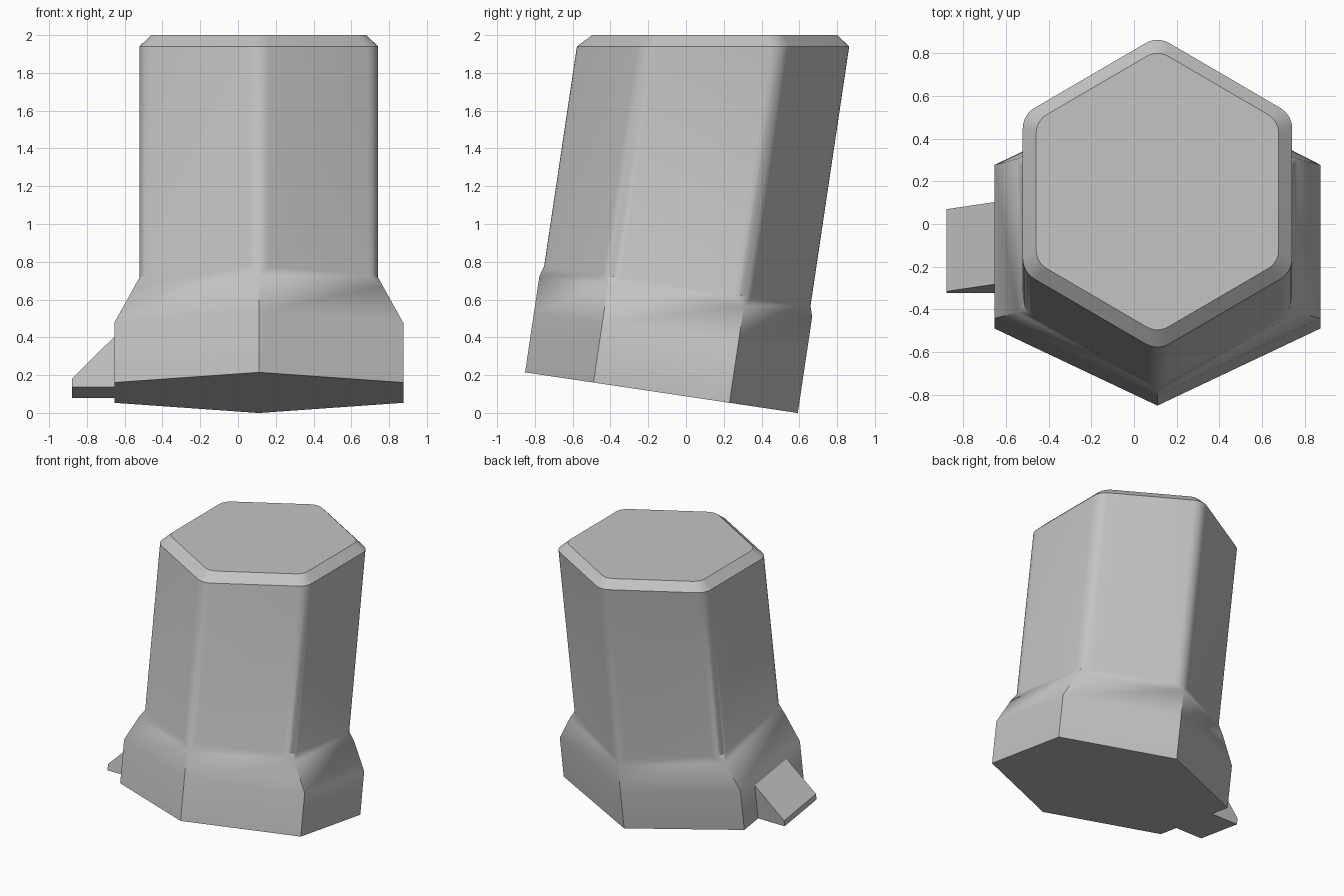
import bpy, bmesh, math
from mathutils import Vector, Matrix

cube = bpy.data.objects.get("Cube")
if cube:
    bpy.data.objects.remove(cube, do_unlink=True)

grey = bpy.data.materials.new("plain grey")
grey.use_nodes = True
colour = (0.55, 0.55, 0.55, 1)
grey.diffuse_color = colour
grey.node_tree.nodes["Principled BSDF"].inputs["Base Color"].default_value = colour

# The body leans back; its own axes are placed by this frame
LEAN = math.atan(0.149)
frame = Matrix.Translation((0.11, -0.13, 0.107)) @ Matrix.Rotation(-LEAN, 4, "X")
axis = frame.to_3x3() @ Vector((0, 0, 1))
SEGMENTS = 6
TIP, SHOULDER = 0.73, 0.364


def sharp_hexagon(half_width, height):
    """Six corners, each repeated so the ring matches a rounded one."""
    corners = [(0, -TIP), (half_width, -SHOULDER), (half_width, SHOULDER),
               (0, TIP), (-half_width, SHOULDER), (-half_width, -SHOULDER)]
    return [frame @ Vector((x, y, height)) for x, y in corners for _ in range(SEGMENTS + 1)]


def round_hexagon(height, scale=1.0, radius=0.11):
    """Regular hexagon with arcs at its corners."""
    ring = []
    for i in range(6):
        mid = math.radians(60 * i - 90)
        reach = TIP - radius / math.cos(math.radians(30))
        for j in range(SEGMENTS + 1):
            a = mid + math.radians(60 * j / SEGMENTS - 30)
            ring.append(frame @ Vector((
                scale * (reach * math.cos(mid) + radius * math.cos(a)),
                scale * (reach * math.sin(mid) + radius * math.sin(a)), height)))
    return ring


def cut_level(ring, z):
    """Slide ring points along the leaning axis to a level plane."""
    return [p + axis * ((z - p.z) / axis.z) for p in ring]


def finish(name, bm):
    bmesh.ops.remove_doubles(bm, verts=bm.verts, dist=0.0005)
    bmesh.ops.recalc_face_normals(bm, faces=bm.faces)
    mesh = bpy.data.meshes.new(name)
    bm.to_mesh(mesh)
    bm.free()
    mesh.materials.append(grey)
    obj = bpy.data.objects.new(name, mesh)
    bpy.context.collection.objects.link(obj)
    return obj


# Hexagonal body: flared base, rounded column, chamfered level top
column = round_hexagon(0.57)
rings = [
    sharp_hexagon(0.765, 0),
    sharp_hexagon(0.765, 0.32),
    sharp_hexagon(0.657, 0.516),
    column,
    cut_level(column, 1.94),
    cut_level(round_hexagon(0.57, 0.9), 2.0),
]
bm = bmesh.new()
loops = [[bm.verts.new(p) for p in ring] for ring in rings]
count = len(loops[0])
for low, high in zip(loops, loops[1:]):
    for i in range(count):
        k = (i + 1) % count
        bm.faces.new((low[i], low[k], high[k], high[i]))
bm.faces.new(loops[0][::-1])
bm.faces.new(loops[-1])
body = finish("hexagonal_body", bm)
bpy.ops.object.select_all(action="DESELECT")
body.select_set(True)
bpy.context.view_layer.objects.active = body
bpy.ops.object.shade_smooth_by_angle(angle=math.radians(30))

# Wedge-shaped tab on the right side of the base
profile = [(-0.74, 0), (-0.99, 0), (-0.99, 0.045), (-0.765, 0.27), (-0.74, 0.27)]
bm = bmesh.new()
ends = [[bm.verts.new(frame @ Vector((x, y, h))) for x, h in profile] for y in (-0.195, 0.195)]
bm.faces.new(ends[0])
bm.faces.new(ends[1][::-1])
for i in range(len(profile)):
    k = (i + 1) % len(profile)
    bm.faces.new((ends[0][i], ends[0][k], ends[1][k], ends[1][i]))
finish("side_tab", bm)
